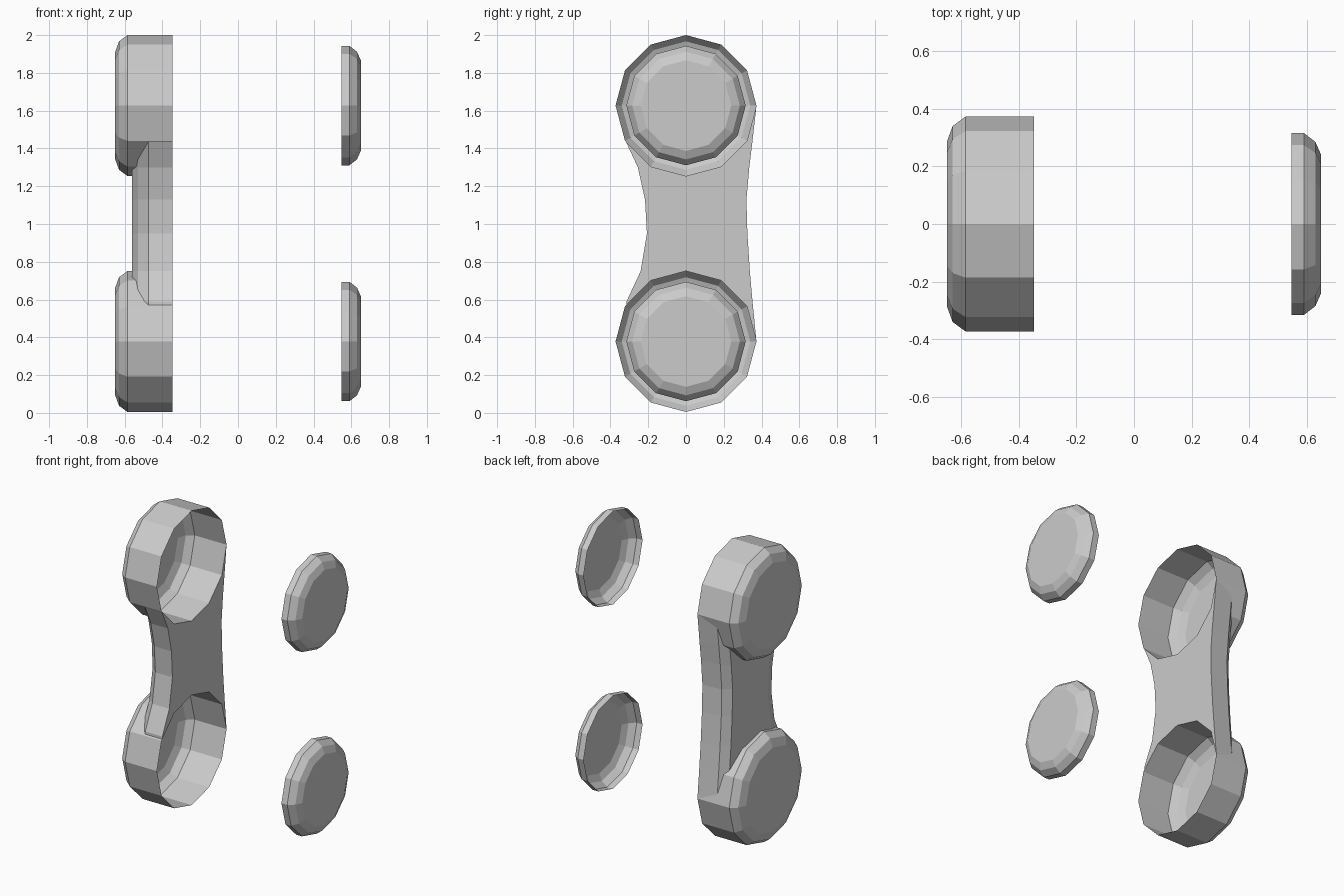
import bpy, bmesh, math

if "Cube" in bpy.data.objects:
    bpy.data.objects.remove(bpy.data.objects["Cube"])

CENTRES = (("lower", 0.378), ("upper", 1.627))
SIDES = 12


def make_object(name, bm):
    bmesh.ops.recalc_face_normals(bm, faces=bm.faces)
    mesh = bpy.data.meshes.new(name)
    bm.to_mesh(mesh)
    bm.free()
    obj = bpy.data.objects.new(name, mesh)
    bpy.context.collection.objects.link(obj)
    return obj


def loft(name, sections, close_start=False, flip=False):
    """Join equal-length closed rings of points; the last ring is capped."""
    bm = bmesh.new()
    rings = [[bm.verts.new(p) for p in ring] for ring in sections]
    n = len(rings[0])
    for a, b in zip(rings, rings[1:]):
        for i in range(n):
            j = (i + 1) % n
            bm.faces.new((a[i], a[j], b[j], b[i]))
    bm.faces.new(rings[-1])
    if close_start:
        bm.faces.new(rings[0])
    return make_object(name, bm)


def ring(x, r, z):
    return [(x, r * math.sin(2 * math.pi * i / SIDES),
             z + r * math.cos(2 * math.pi * i / SIDES)) for i in range(SIDES)]


# Open round cups on the left, and shallow round lids on the right
cup_profile = ((-0.347, 0.373), (-0.585, 0.373), (-0.63, 0.34), (-0.65, 0.285))
lid_profile = ((0.547, 0.316), (0.59, 0.316), (0.63, 0.285), (0.65, 0.24))
for label, z in CENTRES:
    loft(label + "_cup", [ring(x, r, z) for x, r in cup_profile])
    loft(label + "_lid", [ring(x, r, z) for x, r in lid_profile])

# Waisted bridge between the cups: z, left edge, right edge
outline = ((0.378, -0.32, 0.373), (0.59, -0.315, 0.352), (0.75, -0.24, 0.338),
           (0.95, -0.207, 0.325), (1.13, -0.217, 0.32), (1.30, -0.255, 0.335),
           (1.44, -0.32, 0.352), (1.627, -0.32, 0.373))
bridge = loft("bridge", [
    [(-0.347, lo, z), (-0.347, hi, z), (-0.485, hi - 0.01, z),
     (-0.535, hi - 0.055, z), (-0.56, hi - 0.19, z),
     (-0.56, lo + 0.13, z), (-0.53, lo + 0.05, z), (-0.475, lo, z)]
    for z, lo, hi in outline], close_start=True)

# Trim the bridge to the round cup walls
for label, z in CENTRES:
    cutter = loft(label + "_cutter", [ring(-1, 0.373, z), ring(0, 0.373, z)],
                  close_start=True)
    cutter.hide_render = True
    cutter.hide_set(True)
    mod = bridge.modifiers.new(label + "_trim", 'BOOLEAN')
    mod.operation = 'DIFFERENCE'
    mod.solver = 'EXACT'
    mod.object = cutter
